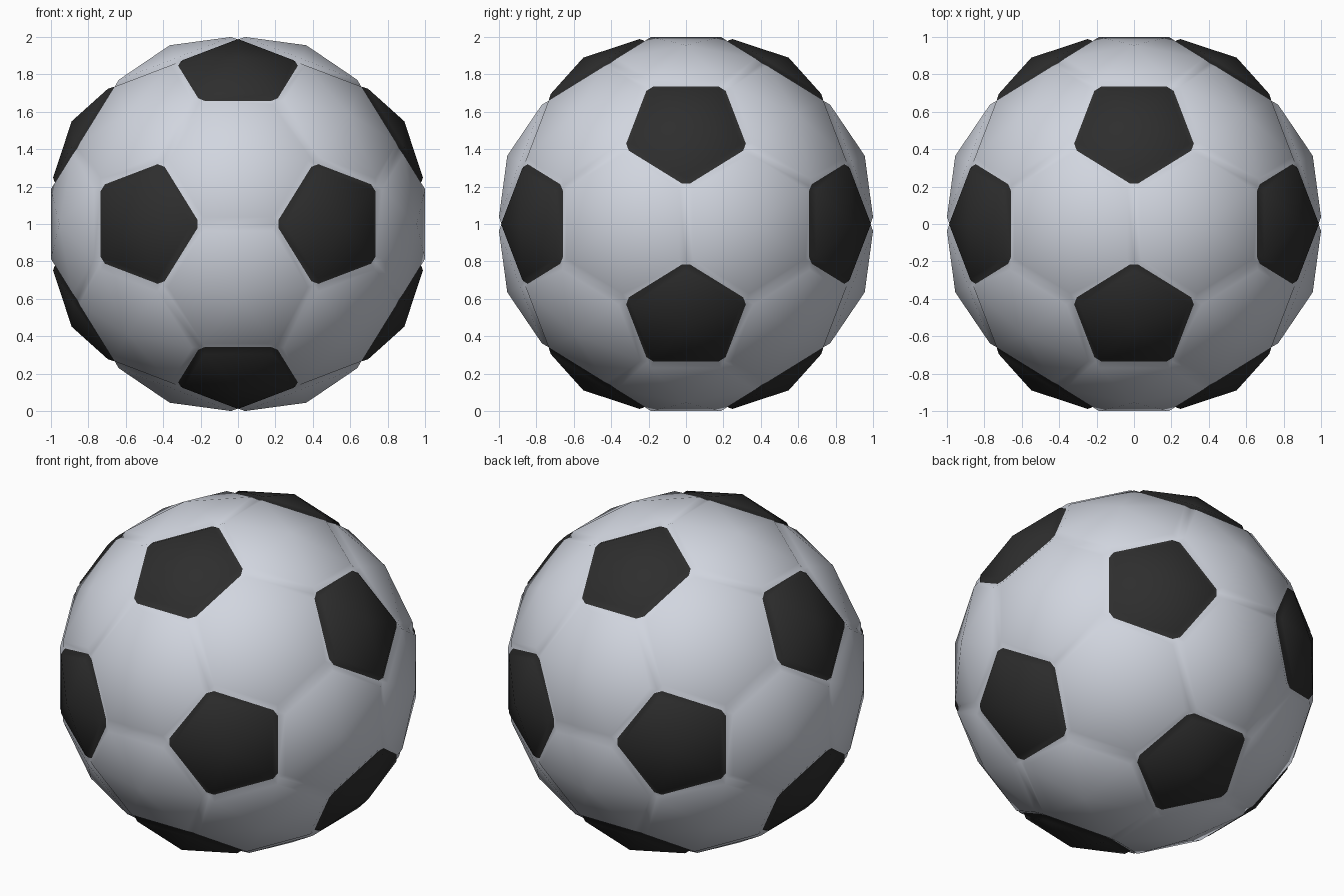
import bpy, bmesh, math
from mathutils import Vector
from itertools import combinations

if "Cube" in bpy.data.objects:
    bpy.data.objects.remove(bpy.data.objects["Cube"])

K = 1.17557      # scale that puts the outermost seams at radius 1
GROOVE = 0.986   # seam depth factor
INSET = 0.034    # width of the rounded rim around each panel
LIFT = 0.013     # rim height above the nominal flat panel
CUT = 0.07       # share of a dark panel's edge trimmed at each corner


def material(name, rgb):
    m = bpy.data.materials.new(name)
    m.diffuse_color = (*rgb, 1.0)
    m.use_nodes = True
    m.node_tree.nodes["Principled BSDF"].inputs["Base Color"].default_value = m.diffuse_color
    return m


# Directions of the twelve dark panels (icosahedron corners)
a, b = 0.525731, 0.850651
ico = []
for s in (-1, 1):
    for t in (-1, 1):
        ico += [Vector((s * a, t * b, 0)), Vector((0, s * a, t * b)),
                Vector((s * b, 0, t * a))]


def near(p, q):
    return abs((p - q).length - 2 * a) < 0.01


def seam_point(v, w):
    return (2 * v + w) / 3 * K


def around(points):
    """Sort points counter-clockwise about their outward centre."""
    c = sum(points, Vector()) / len(points)
    n = c.normalized()
    u = (points[0] - c).normalized()
    w = n.cross(u)
    pts = sorted(points, key=lambda p: math.atan2((p - c).dot(w), (p - c).dot(u)))
    return pts, c, n


bm = bmesh.new()


def face(points, mat):
    f = bm.faces.new([bm.verts.new(p + Vector((0, 0, 1))) for p in points])
    f.material_index = mat
    f.smooth = True


def panel(points, apex_radius, dark):
    pts, c, n = around(points)
    count = len(pts)
    # shrink so every side moves in by INSET, then raise the rim
    apothem = ((pts[0] + pts[1]) / 2 - c).length
    rim = [c + (p - c) * (1 - INSET / apothem) + n * LIFT for p in pts]
    low = [p * GROOVE for p in pts]
    apex = n * apex_radius
    mat = 1 if dark else 0
    for i in range(count):
        j, h = (i + 1) % count, (i - 1) % count
        p, q = low[i], low[j]
        # domed panel surface
        face([rim[i], rim[j], apex], mat)
        # rim sloping down into the seam
        p2, q2 = p.lerp(q, CUT), q.lerp(p, CUT)
        if dark:
            face([p2, q2, rim[j], rim[i]], mat)
            prev = p.lerp(low[h], CUT)
            face([prev, p2, rim[i]], mat)
            face([prev, p, p2], 0)       # pale trimmed corner
        else:
            mid = (p + q).normalized()
            beside_dark = max(mid.dot(v) for v in ico) > 0.9
            face(([p, p2, q2, q] if beside_dark else [p, q]) + [rim[j], rim[i]], mat)


# Twelve dark five-sided panels
for v in ico:
    panel([seam_point(v, w) for w in ico if near(v, w)], 1.045, True)

# Twenty pale six-sided panels
for tri in combinations(ico, 3):
    if all(near(p, q) for p, q in combinations(tri, 2)):
        panel([seam_point(p, q) for p in tri for q in tri if p is not q], 1.023, False)

bmesh.ops.remove_doubles(bm, verts=bm.verts, dist=0.0005)
bmesh.ops.recalc_face_normals(bm, faces=bm.faces)

mesh = bpy.data.meshes.new("ball")
bm.to_mesh(mesh)
bm.free()
mesh.materials.append(material("pale grey white", (0.64, 0.67, 0.74)))
mesh.materials.append(material("charcoal black", (0.027, 0.027, 0.027)))
ball = bpy.data.objects.new("ball", mesh)
bpy.context.collection.objects.link(ball)
